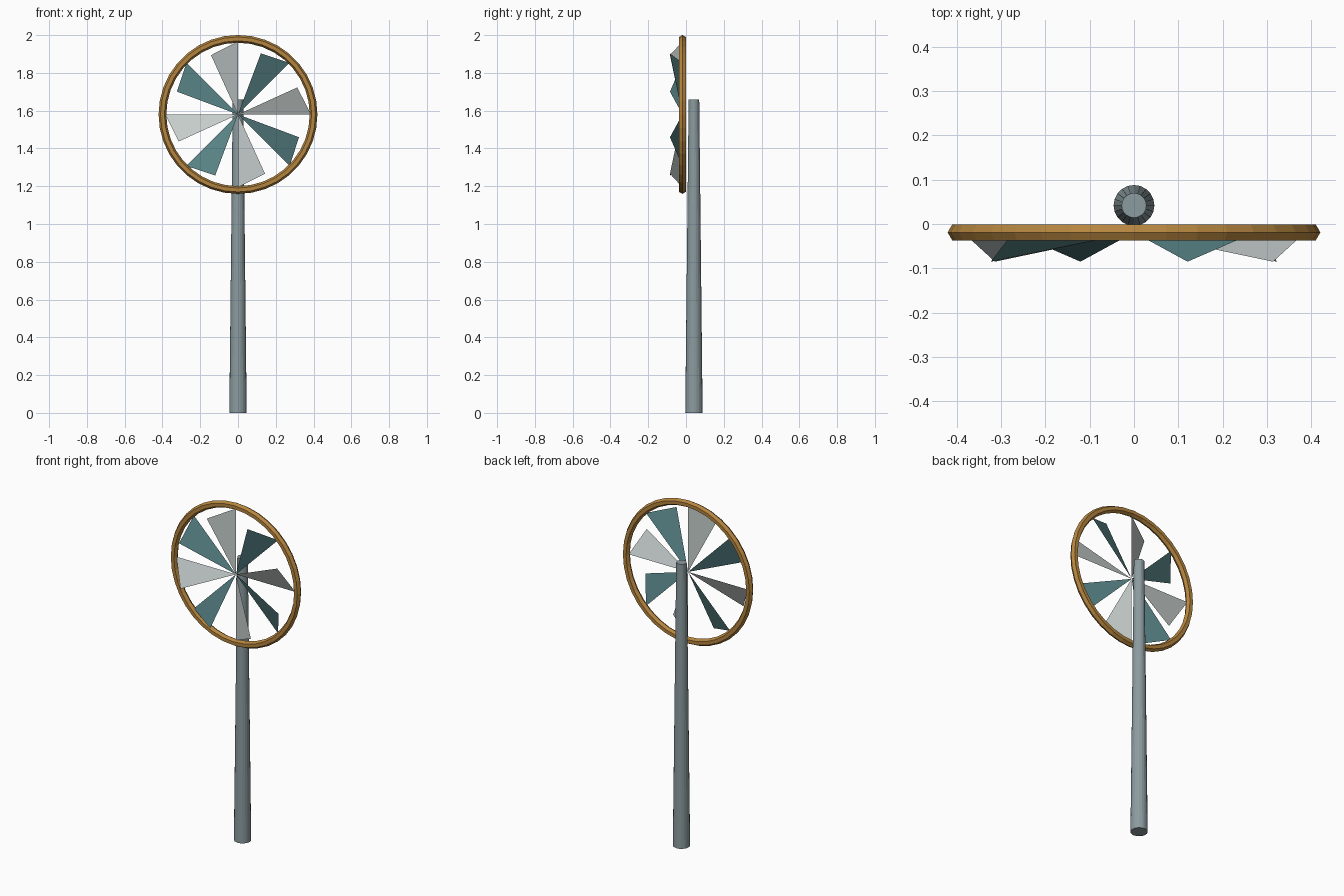
import bpy, bmesh, math
from mathutils import Vector

if "Cube" in bpy.data.objects:
    bpy.data.objects.remove(bpy.data.objects["Cube"])

HUB = Vector((0, -0.019, 1.58))


def mat(name, hexcol):
    lin = []
    for i in (0, 2, 4):
        c = int(hexcol[i:i + 2], 16) / 255
        lin.append(c / 12.92 if c <= 0.04045 else ((c + 0.055) / 1.055) ** 2.4)
    m = bpy.data.materials.new(name)
    m.diffuse_color = (*lin, 1)
    m.use_nodes = True
    m.node_tree.nodes["Principled BSDF"].inputs["Base Color"].default_value = m.diffuse_color
    return m


steel = mat("steel grey", "8C9CA0")
brass = mat("brass", "B5853F")
teal = mat("teal", "588386")
pale = mat("pale grey", "C6CECC")

# Tapered pole behind the wheel
bpy.ops.mesh.primitive_cone_add(vertices=20, radius1=0.046, radius2=0.028,
                                depth=1.66, location=(0, 0.042, 0.83))
pole = bpy.context.object
pole.name = "pole"
pole.data.materials.append(steel)

# Rim: hexagonal tube ring facing the front
bpy.ops.mesh.primitive_torus_add(major_segments=36, minor_segments=6,
                                 major_radius=0.40, minor_radius=0.0205,
                                 location=HUB, rotation=(math.pi / 2, 0, 0))
rim = bpy.context.object
rim.name = "rim"
rim.data.materials.append(brass)


# Eight folded sails: one corner on the rim, the other bent forward
def polar(deg, r, dy):
    a = math.radians(deg)
    return HUB + Vector((r * math.cos(a), dy, r * math.sin(a)))


for k in range(8):
    bm = bmesh.new()
    pts = [HUB, polar(45 * k, 0.386, 0), polar(45 * k + 24.5, 0.345, -0.066)]
    bm.faces.new([bm.verts.new(p) for p in pts])
    me = bpy.data.meshes.new(f"sail_{k + 1}")
    bm.to_mesh(me)
    bm.free()
    me.materials.append(teal if k % 2 else pale)
    bpy.context.collection.objects.link(bpy.data.objects.new(f"sail_{k + 1}", me))
